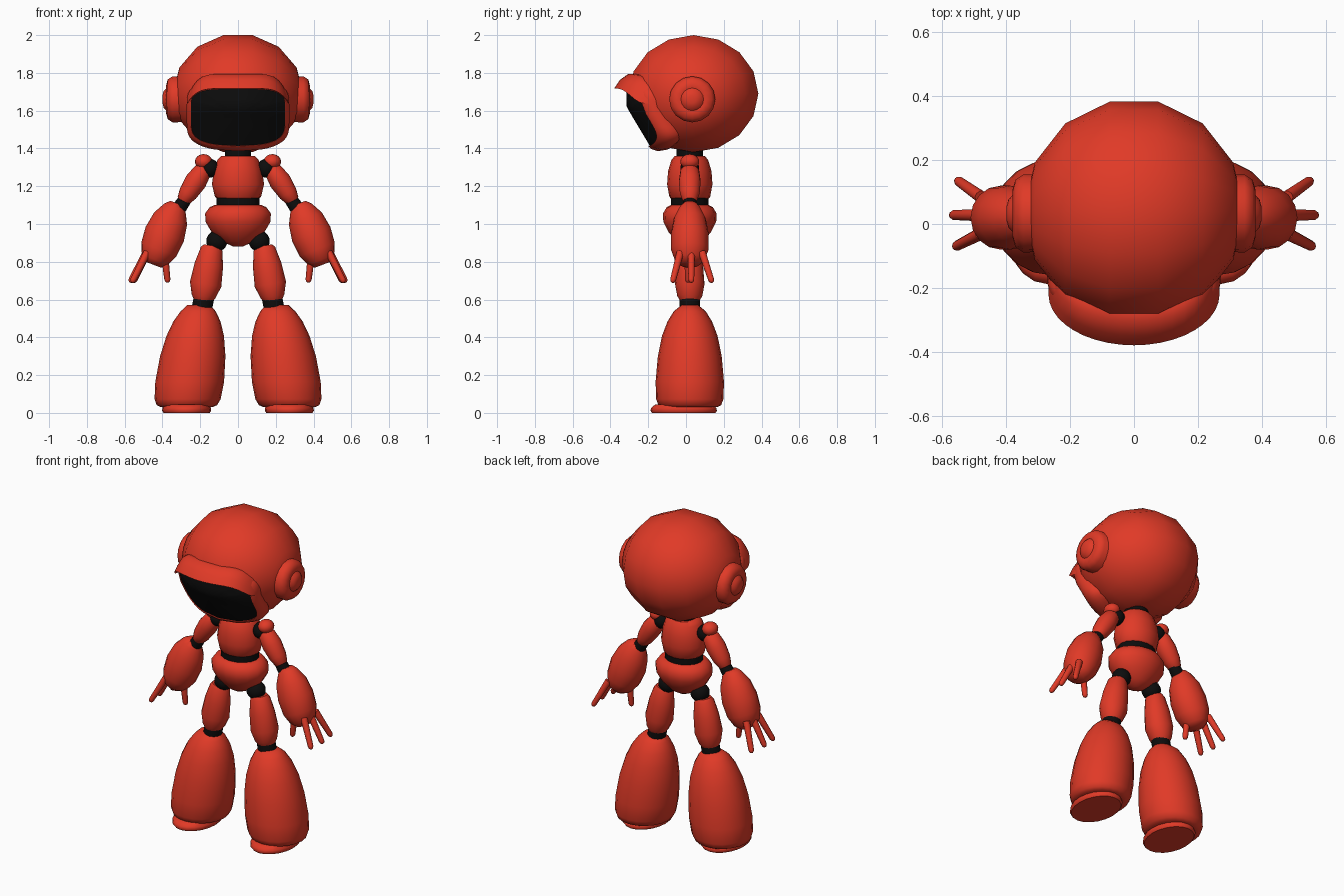
import bpy, bmesh
from math import sin, cos, pi, radians
from mathutils import Vector, Matrix

cube = bpy.data.objects.get("Cube")
if cube:
    bpy.data.objects.remove(cube)


def material(name, color):
    m = bpy.data.materials.new(name)
    m.use_nodes = True
    m.diffuse_color = color
    bsdf = m.node_tree.nodes["Principled BSDF"]
    bsdf.inputs["Base Color"].default_value = color
    bsdf.inputs["Roughness"].default_value = 0.6
    return m


RED = material("red", (0.75, 0.042, 0.02, 1))
BLACK = material("black", (0.004, 0.004, 0.004, 1))
MID = 0.02  # depth of the body's centre plane


def finish(name, bm, mat, sharp=50):
    bmesh.ops.recalc_face_normals(bm, faces=bm.faces)
    for f in bm.faces:
        f.smooth = True
    for e in bm.edges:
        e.smooth = e.calc_face_angle(0) < radians(sharp)
    me = bpy.data.meshes.new(name)
    bm.to_mesh(me)
    bm.free()
    me.materials.append(mat)
    ob = bpy.data.objects.new(name, me)
    bpy.context.collection.objects.link(ob)
    return ob


def bridge(bm, rings, closed=True):
    """Join successive rings of vertices with quads."""
    n = len(rings[0])
    for a, b in zip(rings, rings[1:]):
        for i in range(n if closed else n - 1):
            j = (i + 1) % n
            bm.faces.new((a[i], a[j], b[j], b[i]))


def loft(name, a, b, rings, mat, seg=16, level=False):
    """Elliptical rings (fraction, radius x, radius y) from a to b."""
    a, b = Vector(a), Vector(b)
    w = Vector((0, 0, 1)) if level else (b - a).normalized()
    v = Vector((0, 1, 0))
    v = (v - w * v.dot(w)).normalized()
    u = v.cross(w)
    bm = bmesh.new()
    loops = []
    for t, rx, ry in rings:
        c = a.lerp(b, t)
        loops.append([bm.verts.new(c + u * rx * cos(2 * pi * i / seg) + v * ry * sin(2 * pi * i / seg))
                      for i in range(seg)])
    bridge(bm, loops)
    bm.faces.new(loops[0])
    bm.faces.new(loops[-1])
    return finish(name, bm, mat)


def ball(name, center, radii, mat, seg=16, rings=10, turn=0):
    bm = bmesh.new()
    bmesh.ops.create_uvsphere(bm, u_segments=seg, v_segments=rings, radius=1,
                              matrix=Matrix.Rotation(turn, 4, 'Y'))
    bmesh.ops.scale(bm, vec=radii, verts=bm.verts)
    bmesh.ops.translate(bm, vec=center, verts=bm.verts)
    return finish(name, bm, mat)


# Head
ball("head", (0, 0.04, 1.69), (0.345, 0.352, 0.318), RED, 16, 7, pi / 2)


# Face plate: rounded rectangle on a curved front
def face_point(scale, i, n=48, grow=0.0, push=0.0):
    ang = 2 * pi * i / n
    c, s = cos(ang), sin(ang)
    x = (0.25 * scale + grow) * abs(c) ** 0.4 * (1 if c > 0 else -1)
    z = (0.14 * scale + grow) * abs(s) ** 0.4 * (1 if s > 0 else -1)
    drop = 0.03 * (1 - (x / 0.25) ** 2) * max(0, -z / 0.14)
    z = 1.582 + z - drop
    y = -0.315 + 1.4 * x * x + 0.6 * max(0, 1.62 - z)
    return Vector((x, y + push, z))


def face_rings(bm, specs):
    rings = [[bm.verts.new(face_point(s, i, grow=g, push=p)) for i in range(48)] for s, g, p in specs]
    bridge(bm, rings)
    return rings


bm = bmesh.new()
rings = face_rings(bm, [(1, 0, 0), (0.8, 0, 0), (0.55, 0, 0), (0.3, 0, 0), (0.08, 0, 0)])
bm.faces.new(rings[-1])
finish("visor", bm, BLACK)

bm = bmesh.new()
face_rings(bm, [(1, -0.003, 0.01), (1, 0.0, -0.008), (1, 0.012, -0.004),
                (1, 0.022, 0.025), (1, 0.015, 0.08), (0.85, 0, 0.16)])
finish("visor_frame", bm, RED)

# Brim swept over the visor
bm = bmesh.new()
sections = []
for k in range(21):
    ang = (k / 10 - 1) * pi / 2
    fall = abs(sin(ang)) ** 6
    h = 1 - 0.65 * fall
    tip = Vector((0.268 * sin(ang), -0.38 + 0.16 * (1 - cos(ang)), 1.718 - 0.08 * fall))
    profile = [(0, 0), (0.03, 0.045 * h), (0.075, 0.077 * h), (0.12, 0.075 * h), (0.17, 0.04 * h), (0.08, -0.005)]
    sections.append([bm.verts.new(tip + Vector((0, dy, dz))) for dy, dz in profile])
bridge(bm, sections)
bm.faces.new(sections[0])
bm.faces.new(sections[-1])
finish("brim", bm, RED)

# Neck, chest, waist and pelvis
loft("neck", (0, MID, 1.33), (0, MID, 1.42), [(0, 0.07, 0.07), (1, 0.07, 0.07)], BLACK)
loft("chest", (0, MID, 1.13), (0, MID, 1.36),
     [(0, 0.105, 0.095), (0.06, 0.122, 0.108), (0.35, 0.138, 0.12), (0.65, 0.128, 0.115),
      (0.9, 0.11, 0.098), (1, 0.09, 0.08)], RED)
loft("waist", (0, MID, 1.07), (0, MID, 1.15), [(0, 0.115, 0.1), (1, 0.115, 0.1)], BLACK)
loft("pelvis", (0, MID, 0.88), (0, MID, 1.1),
     [(0, 0.025, 0.025), (0.12, 0.08, 0.07), (0.35, 0.14, 0.112), (0.6, 0.172, 0.14),
      (0.8, 0.174, 0.142), (0.95, 0.15, 0.122), (1, 0.125, 0.1)], RED)

for side, s in (("left", 1), ("right", -1)):
    def p(x, z, y=MID):
        return (s * x, y, z)

    # Ear disc with a raised knob
    loft(side + "_ear", p(0.26, 1.66, 0.033), p(0.4, 1.66, 0.033),
         [(0, 0.12, 0.12), (0.62, 0.122, 0.122), (0.8, 0.105, 0.105), (0.86, 0.075, 0.075),
          (0.84, 0.06, 0.06), (0.95, 0.045, 0.045), (1, 0.02, 0.02)], RED)

    # Arm
    ball(side + "_shoulder_cap", p(0.182, 1.33), (0.046, 0.05, 0.04), RED)
    ball(side + "_shoulder_joint", p(0.15, 1.295), (0.05, 0.05, 0.05), BLACK)
    loft(side + "_upper_arm", p(0.175, 1.3), p(0.295, 1.115),
         [(0, 0.03, 0.035), (0.1, 0.048, 0.05), (0.4, 0.058, 0.058), (0.75, 0.05, 0.052),
          (0.95, 0.036, 0.038), (1, 0.026, 0.028)], RED)
    loft(side + "_elbow", p(0.28, 1.13), p(0.325, 1.065), [(0, 0.035, 0.035), (1, 0.04, 0.04)], BLACK)
    loft(side + "_forearm", p(0.325, 1.11), p(0.45, 0.785),
         [(0, 0.035, 0.035), (0.07, 0.06, 0.055), (0.25, 0.093, 0.085), (0.5, 0.108, 0.1),
          (0.75, 0.1, 0.1), (0.92, 0.074, 0.08), (1, 0.045, 0.05)], RED)

    # Fingers and thumb
    digits = [("front_finger", (0.48, -0.03), (0.562, -0.072)), ("middle_finger", (0.485, 0.028), (0.572, 0.028)),
              ("rear_finger", (0.48, 0.085), (0.555, 0.138)), ("thumb", (0.39, 0.01), (0.372, 0.01))]
    for name, (x0, y0), (x1, y1) in digits:
        loft(side + "_" + name, p(x0, 0.85, y0), p(x1, 0.69, y1),
             [(0, 0.02, 0.02), (0.9, 0.016, 0.016), (0.97, 0.012, 0.012), (1, 0.005, 0.005)], RED, 10)

    # Leg
    ball(side + "_hip_joint", p(0.112, 0.91), (0.056, 0.056, 0.056), BLACK)
    loft(side + "_thigh", p(0.137, 0.885), p(0.186, 0.595),
         [(0, 0.045, 0.045), (0.06, 0.058, 0.056), (0.35, 0.076, 0.07), (0.7, 0.084, 0.078),
          (0.92, 0.064, 0.066), (1, 0.05, 0.052)], RED)
    loft(side + "_knee", p(0.18, 0.61), p(0.192, 0.55), [(0, 0.054, 0.054), (1, 0.054, 0.054)], BLACK)
    loft(side + "_lower_leg", p(0.207, 0.57), p(0.272, 0.03),
         [(0, 0.062, 0.045), (0.06, 0.093, 0.085), (0.16, 0.125, 0.118), (0.3, 0.152, 0.147),
          (0.5, 0.173, 0.169), (0.75, 0.182, 0.181), (0.92, 0.175, 0.178), (0.98, 0.16, 0.166),
          (1, 0.135, 0.145)], RED, 20, True)
    loft(side + "_sole", p(0.272, 0, -0.012), p(0.272, 0.045, -0.012),
         [(0, 0.122, 0.168), (0.25, 0.13, 0.176), (0.6, 0.128, 0.172), (1, 0.12, 0.15)], RED, 20)
